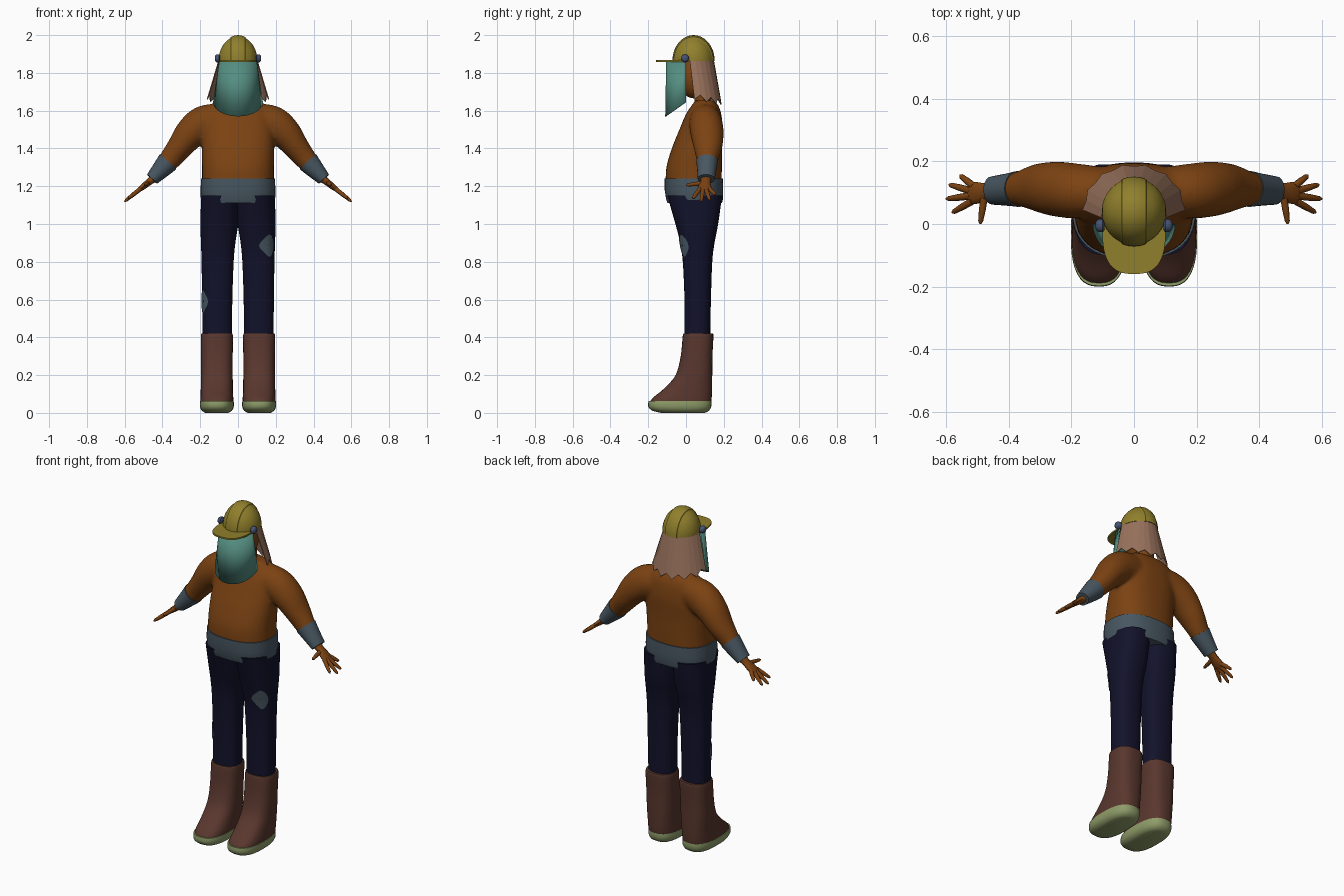
import bpy, bmesh, math
from mathutils import Vector as V

if "Cube" in bpy.data.objects:
    bpy.data.objects.remove(bpy.data.objects["Cube"])

def mat(name, r, g, b):
    m = bpy.data.materials.new(name)
    m.diffuse_color = (r, g, b, 1)
    m.use_nodes = True
    m.node_tree.nodes["Principled BSDF"].inputs["Base Color"].default_value = m.diffuse_color
    return m

ORANGE = mat("rust orange", 0.2, 0.055, 0.006)
GREY = mat("slate grey", 0.065, 0.095, 0.12)
NAVY = mat("dark navy", 0.006, 0.006, 0.024)
BROWN = mat("boot brown", 0.1, 0.038, 0.027)
SOLE = mat("sole green", 0.27, 0.33, 0.14)
YELLOW = mat("helmet yellow", 0.28, 0.215, 0.025)
TEAL = mat("visor teal", 0.09, 0.27, 0.22)
PINK = mat("cloth tan", 0.32, 0.17, 0.11)
BLUE = mat("knob blue", 0.06, 0.085, 0.17)

def refine(rows, k=5):
    """Catmull-Rom interpolation of section rows"""
    out, n = [], len(rows)
    for i in range(n - 1):
        p = [rows[max(0, min(n - 1, i + j))] for j in (-1, 0, 1, 2)]
        for s in range(k):
            t = s / k
            out.append([b + 0.5 * t * (c - a + t * (2*a - 5*b + 4*c - d + t * (3*(b - c) + d - a)))
                        for a, b, c, d in zip(*p)])
    return out + [list(rows[-1])]

def sup(a, n):
    c, s = math.cos(a), math.sin(a)
    return (math.copysign(abs(c) ** (2 / n), c), math.copysign(abs(s) ** (2 / n), s))

def ring(z, xc, yc, rx, ry, n=2.4, k=40):
    pts = [sup(2 * math.pi * i / k, n) for i in range(k)]
    return [V((xc + rx * u, yc + ry * v, z)) for u, v in pts]

def tube(rows, k=20):
    """rows: x, y, z, radius in the arm plane, radius across"""
    ref, out = V((0.62, 0, 0.78)), []
    for i, r in enumerate(rows):
        t = V(rows[min(i + 1, len(rows) - 1)][:3]) - V(rows[max(i - 1, 0)][:3])
        t.normalize()
        u = (ref - t * ref.dot(t)).normalized()
        w = t.cross(u)
        out.append([V(r[:3]) + u * r[3] * math.cos(a) + w * r[4] * math.sin(a)
                    for a in [2 * math.pi * j / k for j in range(k)]])
    return out

def flip(rings, s):
    return [[V((p.x * s, p.y, p.z)) for p in r] for r in rings]

def make(name, lofts, m, closed=True, caps=True, angle=40):
    bm = bmesh.new()
    for rings in lofts:
        vs = [[bm.verts.new(p) for p in r] for r in rings]
        k = len(vs[0])
        for a, b in zip(vs, vs[1:]):
            for i in range(k if closed else k - 1):
                j = (i + 1) % k
                bm.faces.new((a[i], a[j], b[j], b[i]))
        if caps:
            bm.faces.new(vs[0])
            bm.faces.new(vs[-1])
    bmesh.ops.recalc_face_normals(bm, faces=bm.faces[:])
    me = bpy.data.meshes.new(name)
    bm.to_mesh(me)
    bm.free()
    me.materials.append(m)
    if angle:
        me.shade_smooth()
        me.set_sharp_from_angle(angle=math.radians(angle))
    ob = bpy.data.objects.new(name, me)
    bpy.context.collection.objects.link(ob)
    return ob

def ball(name, c, r, m):
    rows = [(c[2] - r[2] * math.cos(t), c[0], c[1], r[0] * math.sin(t), r[1] * math.sin(t), 2)
            for t in [0.03 + (math.pi - 0.06) * i / 20 for i in range(21)]]
    return make(name, [[ring(*q, k=32) for q in rows]], m)

# sweater: torso and sleeves blended into one skin
torso = refine([(1.2, 0, 0.04, 0.19, 0.148), (1.3, 0, 0.043, 0.19, 0.147), (1.4, 0, 0.058, 0.192, 0.133),
                (1.5, 0, 0.08, 0.19, 0.115), (1.58, 0, 0.093, 0.18, 0.094),
                (1.625, 0, 0.1, 0.15, 0.072), (1.655, 0, 0.1, 0.105, 0.05)])
arm = refine([(0.08, 0.1, 1.55, 0.09, 0.08), (0.18, 0.105, 1.53, 0.097, 0.088),
              (0.25, 0.112, 1.48, 0.085, 0.088), (0.31, 0.116, 1.405, 0.068, 0.076),
              (0.37, 0.112, 1.33, 0.056, 0.055), (0.455, 0.107, 1.238, 0.033, 0.042)])
sleeves = [flip(tube(arm), s) for s in (1, -1)]
sweater = make("sweater", [[ring(*r) for r in torso]] + sleeves, ORANGE)
md = sweater.modifiers.new("blend", 'REMESH')
md.mode = 'VOXEL'
md.voxel_size = 0.01
md.use_smooth_shade = True
md = sweater.modifiers.new("soften", 'SMOOTH')
md.factor = 0.5
md.iterations = 6

# knitted hem and cuffs
hem = [(1.11, 0, 0.046, 0.19, 0.144), (1.13, 0, 0.045, 0.197, 0.15), (1.18, 0, 0.042, 0.198, 0.155),
       (1.24, 0, 0.041, 0.196, 0.154)]
make("sweater_hem", [[ring(*r) for r in hem]], GREY)
cuff = [r[:3] + [r[3] + 0.003, r[4] + 0.003] for r in arm[20:]]
make("cuffs", [flip(tube(cuff), s) for s in (1, -1)], GREY)

# hands: palm, fingers and thumb; u runs from wrist to fingertip
def hp(u, y, a, b):
    return (0.455 + 0.78 * u, y, 1.235 - 0.62 * u, a, b)

palm = refine([hp(-0.01, 0.106, 0.022, 0.03), hp(0.02, 0.104, 0.018, 0.026), hp(0.055, 0.1, 0.016, 0.034),
               hp(0.085, 0.098, 0.012, 0.034), hp(0.097, 0.098, 0.005, 0.026)], 3)
digits = [(0.08, 0.073, 0.162, 0.036), (0.085, 0.09, 0.187, 0.08), (0.085, 0.106, 0.175, 0.126),
          (0.075, 0.121, 0.13, 0.156), (0.03, 0.09, 0.047, 0.0)]
parts = [palm]
for u0, y0, u1, y1 in digits:
    parts.append([hp(u0 + (u1 - u0) * t, y0 + (y1 - y0) * t, r, r)
                  for t, r in ((0, 0.012), (0.5, 0.011), (0.9, 0.008), (1, 0.003))])
make("hands", [flip(tube(p, 12), s) for p in parts for s in (1, -1)], ORANGE)

# trousers
leg = refine([(0.4, 0.11, 0.06, 0.078, 0.068), (0.6, 0.11, 0.062, 0.08, 0.07), (0.8, 0.108, 0.061, 0.085, 0.078),
              (0.9, 0.105, 0.06, 0.091, 0.091), (1.0, 0.099, 0.057, 0.1, 0.113),
              (1.15, 0.093, 0.046, 0.102, 0.145)])
make("trousers", [flip([ring(*r) for r in leg], s) for s in (1, -1)], NAVY)

# sewn patches following the trouser surface
def on_leg(a, z):
    for p, q in zip(leg, leg[1:]):
        if p[0] <= z <= q[0]:
            t = (z - p[0]) / (q[0] - p[0])
            _, xc, yc, rx, ry = [i + (j - i) * t for i, j in zip(p, q)]
            u, v = sup(a, 2.4)
            return V((xc + (rx + 0.004) * u, yc + (ry + 0.004) * v, z))

def patch(name, s, a0, z0, da, dz):
    rings = []
    for f in (0.05, 0.35, 0.7, 1):
        rings.append([on_leg(a0 + da * f * (math.cos(t) + 0.12 * math.cos(3 * t)),
                             z0 + dz * f * (math.sin(t) + 0.1 * math.sin(2 * t)))
                      for t in [2 * math.pi * i / 24 for i in range(24)]])
    make(name, [flip(rings, s)], GREY, caps=False)

patch("thigh_patch", 1, -1.0, 0.885, 0.48, 0.058)
patch("shin_patch", -1, -0.55, 0.59, 0.42, 0.06)

# boots: rows give z, half width, front y, back y
def shoe(rows, k, n):
    rows = refine([(z, 0.112, (f + b) / 2, w, (b - f) / 2) for z, w, f, b in rows], k)
    return [flip([ring(*r, n=n) for r in rows], s) for s in (1, -1)]

make("boots", shoe([(0.05, 0.087, -0.195, 0.132), (0.08, 0.087, -0.175, 0.136), (0.13, 0.085, -0.115, 0.138),
                    (0.2, 0.084, -0.055, 0.139), (0.3, 0.084, -0.028, 0.14), (0.4, 0.085, -0.018, 0.145),
                    (0.42, 0.082, -0.014, 0.143)], 4, 2.6), BROWN)
make("boot_soles", shoe([(0, 0.06, -0.13, 0.1), (0.012, 0.08, -0.18, 0.122), (0.035, 0.09, -0.2, 0.134),
                         (0.062, 0.089, -0.198, 0.134)], 2, 2.6), SOLE)

# head and neck
ball("head", (0, 0.045, 1.78), (0.085, 0.09, 0.115), ORANGE)
make("neck", [[ring(z, 0, 0.09, 0.052, 0.045, 2) for z in (1.62, 1.76)]], ORANGE)

# helmet shell: arcs stacked across x, with a raised centre band
xs = [0, 0.02, 0.038, 0.041, 0.06, 0.075, 0.087, 0.095, 0.1, 0.1025]
arcs = []
for x in [-v for v in xs[:0:-1]] + xs:
    f = math.sqrt(1 - (x / 0.103) ** 2) * (1.045 if abs(x) < 0.04 else 1)
    arcs.append([V((x, 0.04 - 0.107 * f * math.cos(t), 1.864 + 0.13 * f * math.sin(t)))
                 for t in [math.pi * i / 24 for i in range(25)]])
make("helmet_shell", [arcs], YELLOW, angle=30)
make("helmet_peak", [[ring(z, 0, -0.02, 0.101, 0.14, 2.7) for z in (1.858, 1.867)]], YELLOW)

# visor hinge knobs
knob = [(0.095, 0.014), (0.1, 0.021), (0.112, 0.021), (0.12, 0.016), (0.123, 0.008)]
make("visor_knobs", [flip(tube([(x, -0.005, 1.877, r, r) for x, r in knob]), s) for s in (1, -1)], BLUE)

# face visor: curved sheet, lowest at the front
top, bot = [], []
for i in range(25):
    c, s = math.cos(math.pi * i / 24), math.sin(math.pi * i / 24)
    top.append(V((0.1 * c, -0.105 * s, 1.86)))
    bot.append(V((0.132 * c, -0.11 * s, 1.645 - 0.075 * s)))
make("face_visor", [[top, bot]], TEAL, False, False).modifiers.new("thickness", 'SOLIDIFY').thickness = 0.005

# neck curtain: folded flat-faced cloth with zigzag edge
top, bot = [], []
for i in range(15):
    c, s = math.cos(math.pi * i / 14), math.sin(math.pi * i / 14)
    f, w = (1.0, -0.014) if i % 2 == 0 else (0.95, 0.014)
    top.append(V((0.104 * c, 0.02 + 0.128 * s, 1.866)))
    bot.append(V((0.165 * f * c, 0.045 + 0.147 * f * s, 1.675 - 0.03 * s + w)))
make("neck_curtain", [[top, bot]], PINK, False, False, 0).modifiers.new("thickness", 'SOLIDIFY').thickness = 0.005
